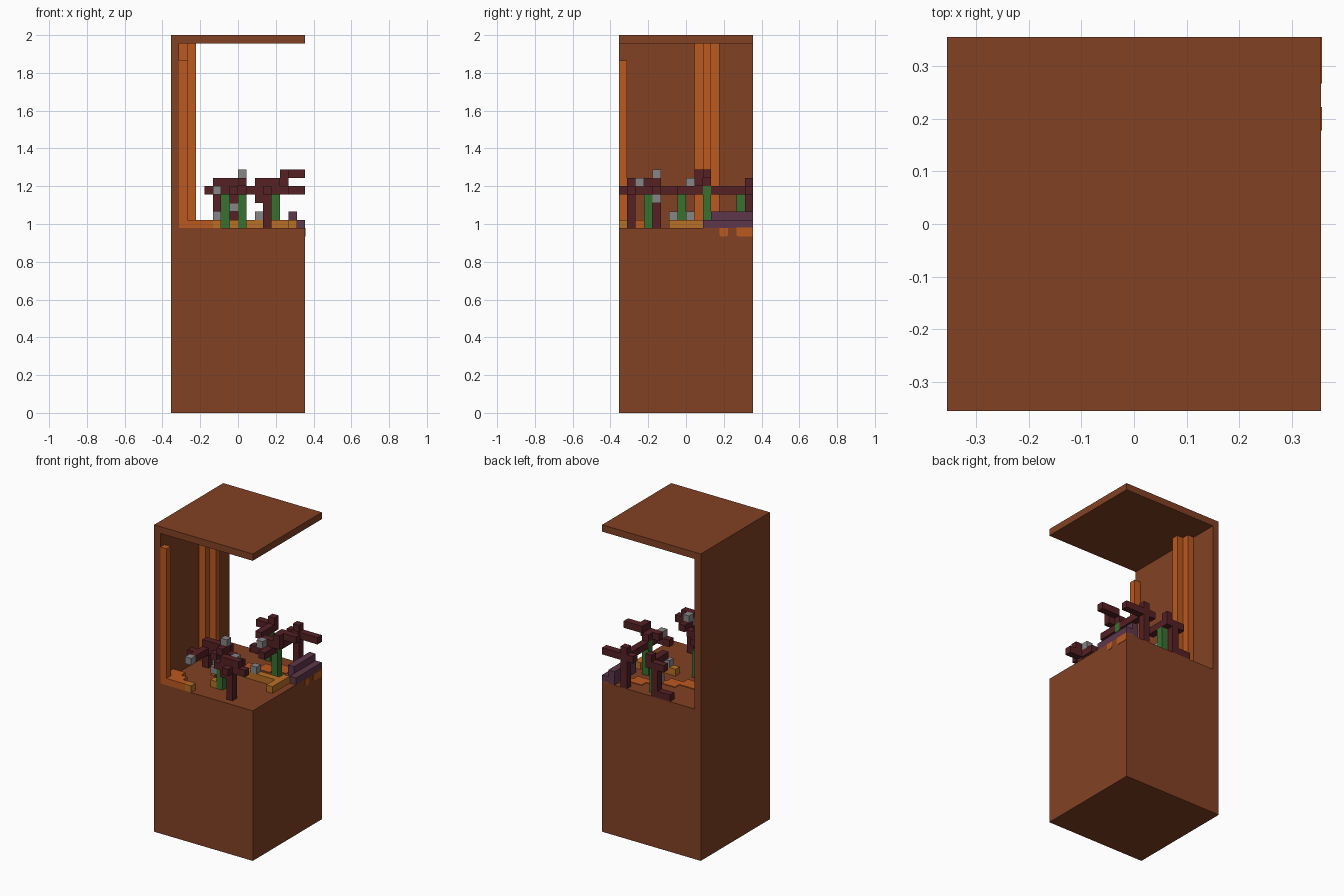
import bpy
import bmesh
from mathutils import Matrix, Vector

if "Cube" in bpy.data.objects:
    bpy.data.objects.remove(bpy.data.objects["Cube"], do_unlink=True)

# Everything sits on a 16 x 16 x 45 grid of small cells
CELL = 2 / 45
HALF = 8


def make_material(name, rgb):
    mat = bpy.data.materials.new(name)
    mat.use_nodes = True
    color = (*rgb, 1)
    mat.diffuse_color = color
    shader = mat.node_tree.nodes["Principled BSDF"]
    shader.inputs["Base Color"].default_value = color
    shader.inputs["Roughness"].default_value = 0.9
    return mat


brown = make_material("earth brown", (0.223, 0.053, 0.017))
orange = make_material("glowing orange", (0.50, 0.10, 0.014))
maroon = make_material("dark maroon", (0.091, 0.015, 0.018))
green = make_material("stem green", (0.042, 0.16, 0.03))
grey = make_material("stone grey", (0.24, 0.24, 0.24))
purple = make_material("dusky purple", (0.114, 0.038, 0.07))
amber = make_material("amber", (0.485, 0.16, 0.019))


def add_box(bm, start, size):
    """Add a box given by its lowest cell corner and its size in cells."""
    low, size = Vector(start), Vector(size)
    centre = low + size / 2 - Vector((HALF, HALF, 0))
    matrix = Matrix.Translation(centre * CELL) @ Matrix.Diagonal((*(size * CELL), 1))
    return bmesh.ops.create_cube(bm, size=1, matrix=matrix)["verts"]


def finish(bm, name, mat):
    mesh = bpy.data.meshes.new(name)
    bm.to_mesh(mesh)
    bm.free()
    mesh.materials.append(mat)
    obj = bpy.data.objects.new(name, mesh)
    bpy.context.collection.objects.link(obj)
    return obj


def boxes(name, mat, parts):
    bm = bmesh.new()
    for start, size in parts:
        add_box(bm, start, size)
    return finish(bm, name, mat)


def cubes(name, mat, cells):
    return boxes(name, mat, [(cell, (1, 1, 1)) for cell in cells])


FLOOR = 22
ROOF = 44

# Shell: one C-shaped profile drawn out from front to back
profile = [(0, 0), (16, 0), (16, FLOOR), (1, FLOOR), (1, ROOF), (16, ROOF), (16, 45), (0, 45)]
bm = bmesh.new()
ring = [bm.verts.new(((x - HALF) * CELL, -HALF * CELL, z * CELL)) for x, z in profile]
face = bm.faces.new(ring)
pulled = bmesh.ops.extrude_face_region(bm, geom=[face])["geom"]
bmesh.ops.translate(bm, vec=(0, 16 * CELL, 0),
                    verts=[v for v in pulled if isinstance(v, bmesh.types.BMVert)])
bmesh.ops.recalc_face_normals(bm, faces=bm.faces)
finish(bm, "block_wall_and_roof", brown)

# Glowing falls down the wall
boxes("front_wall_fall", orange, [((1, 0, FLOOR), (1, 1, 20))])
boxes("rear_wall_fall", orange, [((1, 9, FLOOR), (1, 3, 22)), ((2, 10, FLOOR), (1, 1, 22))])

# Stepped pools at the foot of the falls
boxes("front_pool", orange, [((1, row, FLOOR), (4 - row, 1, 1)) for row in range(3)])

# Flat stream over the floor, winding to the far corner
stream = []
for i in range(2, 16):
    row = 9 + max(0, i - 6) * 0.55
    stream.append(((i, round(row), FLOOR), (1, 2, 0.1)))
boxes("floor_stream", orange, stream)

# Drips over the edge, with rounded lower corners
bm = bmesh.new()
for row, width in ((12, 1), (14, 2)):
    verts = add_box(bm, (15.95, row, FLOOR - 1), (0.1, width, 1))
    lowest = min(v.co.z for v in verts)
    edges = {e for v in verts for e in v.link_edges
             if all(abs(w.co.z - lowest) < 0.001 for w in e.verts)
             and abs(e.verts[0].co.x - e.verts[1].co.x) > 0.001}
    bmesh.ops.bevel(bm, geom=list(edges), offset=CELL * 0.25, segments=2,
                    profile=0.5, affect="EDGES")
finish(bm, "edge_drips", orange)

# Green stems
for name, x, y, height in (("near_stem", 8, 3, 4), ("middle_stem", 6, 7, 4),
                           ("tall_stem", 12, 10, 5), ("rear_stem", 8, 14, 4)):
    boxes(name, green, [((x, y, FLOOR), (1, 1, height))])

# Twisted trees: a trunk each, then branches on higher layers
boxes("front_tree", maroon, [
    ((11, 1, FLOOR), (1, 1, 6)),
    ((9, 1, 26), (5, 1, 1)),
    ((11, 0, 26), (1, 4, 1)),
    ((10, 1, 27), (3, 1, 1)),
    ((10, 1, 25), (1, 1, 1)),
])
boxes("left_tree", maroon, [
    ((7, 4, FLOOR), (1, 1, 5)),
    ((5, 4, 26), (5, 1, 1)),
    ((7, 3, 26), (1, 4, 1)),
    ((5, 1, 26), (1, 4, 1)),
    ((4, 2, 26), (1, 1, 1)),
    ((5, 4, 24), (1, 1, 2)),
    ((5, 4, 27), (4, 1, 1)),
    ((8, 3, 27), (1, 1, 1)),
])
boxes("middle_tree_crown", maroon, [
    ((12, 7, 26), (1, 3, 1)),
    ((12, 11, 26), (1, 2, 1)),
    ((10, 8, 26), (2, 1, 1)),
    ((11, 9, 27), (3, 1, 1)),
    ((12, 10, 27), (1, 1, 1)),
    ((13, 9, 28), (1, 1, 1)),
    ((13, 10, 28), (3, 1, 1)),
])
boxes("rear_tree", maroon, [
    ((7, 15, FLOOR), (1, 1, 5)),
    ((5, 15, FLOOR), (2, 1, 1)),
    ((6, 15, 26), (3, 1, 1)),
    ((8, 12, 26), (1, 3, 1)),
    ((8, 15, 27), (1, 1, 1)),
])
boxes("corner_tree", maroon, [
    ((12, 15, FLOOR), (1, 1, 6)),
    ((11, 15, 26), (5, 1, 1)),
    ((12, 13, 26), (1, 2, 1)),
])

# Grey stones caught in the branches and at the roots
cubes("stones", grey, [
    (8, 4, 28), (5, 0, 26), (7, 3, 24), (8, 4, 25), (11, 2, 27),
    (11, 8, 27), (5, 6, 23), (10, 8, 23), (8, 13, 23),
])

# Purple ledge with two steps
boxes("purple_ledge", purple, [((15, 10, FLOOR), (1, 6, 1)), ((14, 11, FLOOR), (1, 5, 2))])

# Amber lumps on the floor
boxes("amber_roots", amber, [
    ((14, 6, FLOOR), (1, 4, 1)),
    ((9, 8, FLOOR), (5, 1, 1)),
    ((5, 0, FLOOR), (1, 1, 1)),
    ((7, 3, FLOOR), (1, 1, 1)),
    ((5, 6, FLOOR), (1, 1, 1)),
])
